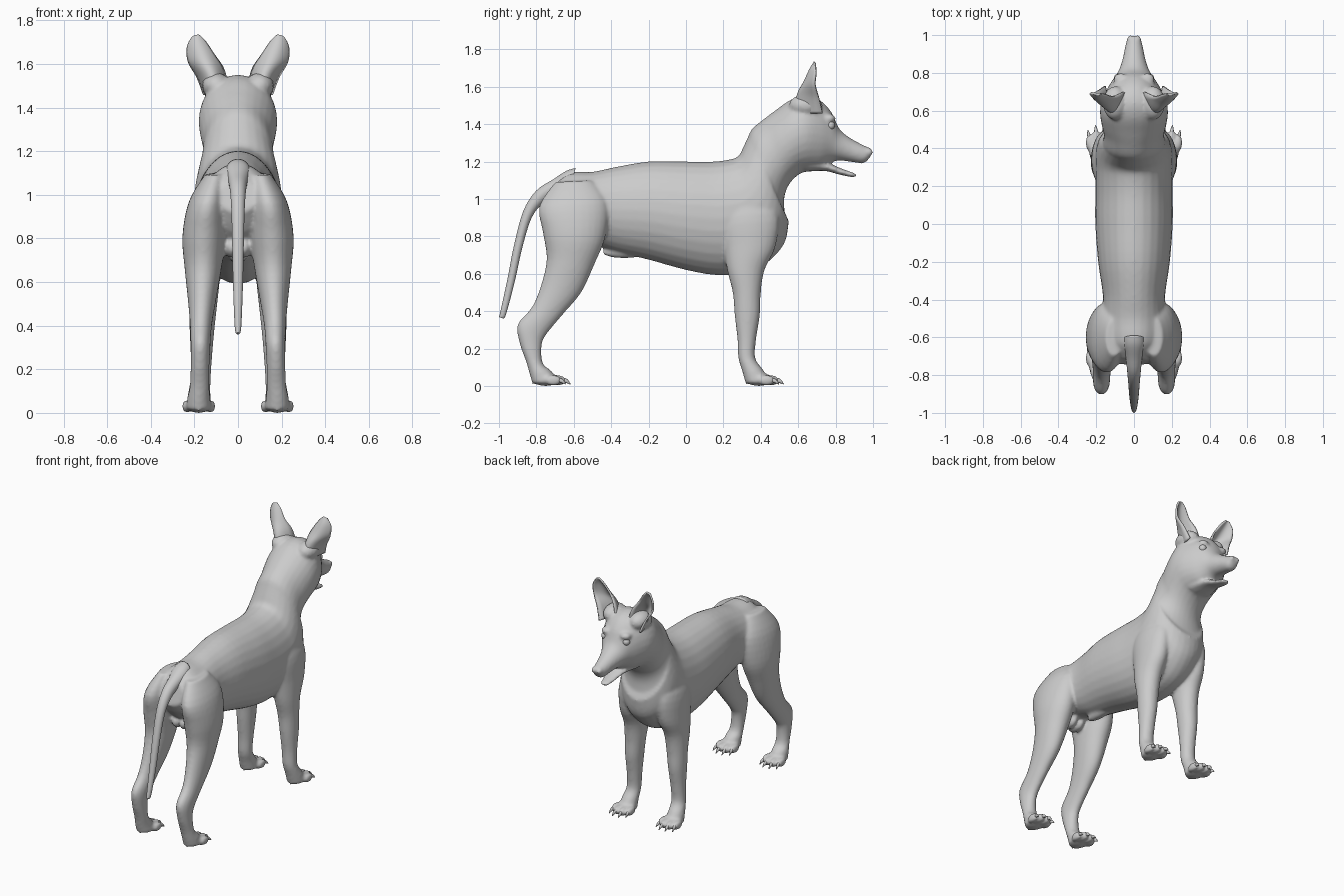
import bpy, bmesh, math
from mathutils import Vector, Matrix


def finish(bm, name):
    bmesh.ops.recalc_face_normals(bm, faces=bm.faces[:])
    for f in bm.faces:
        f.smooth = True
    me = bpy.data.meshes.new(name)
    bm.to_mesh(me)
    bm.free()
    ob = bpy.data.objects.new(name, me)
    bpy.context.collection.objects.link(ob)
    return ob


def spline(rows, steps):
    """Catmull-Rom interpolation of equally long tuples."""
    out = []
    for i in range(len(rows) - 1):
        p = [rows[max(i - 1, 0)], rows[i], rows[i + 1], rows[min(i + 2, len(rows) - 1)]]
        for s in range(steps):
            t = s / steps
            out.append([0.5 * (2 * b + (c - a) * t + (2 * a - 5 * b + 4 * c - d) * t * t
                               + (3 * b - a - 3 * c + d) * t ** 3) for a, b, c, d in zip(*p)])
    return out + [list(rows[-1])]


def loft(bm, rows, sign=1, steps=4, n=28):
    """Rows: edge A (y, z), edge B (y, z), half width, centre x."""
    prev = None
    for y0, z0, y1, z1, w, x in spline(rows, steps):
        ring = []
        for k in range(n):
            a = 2 * math.pi * k / n
            c = math.cos(a)
            ring.append(bm.verts.new((sign * (x + w * math.sin(a)),
                                      (y0 + y1) / 2 + (y0 - y1) / 2 * c,
                                      (z0 + z1) / 2 + (z0 - z1) / 2 * c)))
        if prev:
            for k in range(n):
                bm.faces.new((prev[k], prev[(k + 1) % n], ring[(k + 1) % n], ring[k]))
        else:
            bm.faces.new(ring)
        prev = ring
    bm.faces.new(prev)


def ball(bm, centre, radii, seg=20):
    m = Matrix.Translation(centre) @ Matrix.Diagonal((*radii, 1))
    bmesh.ops.create_uvsphere(bm, u_segments=seg, v_segments=seg // 2, radius=1, matrix=m)


# Torso, neck and head as one profile (dorsal edge, ventral edge, half width)
torso = [(-.71, 1.07, -.75, .92, .09, 0), (-.63, 1.14, -.66, .80, .145, 0),
         (-.50, 1.145, -.50, .76, .165, 0), (-.38, 1.17, -.37, .715, .165, 0),
         (-.20, 1.20, -.20, .675, .19, 0), (0, 1.20, 0, .62, .205, 0),
         (.15, 1.20, .17, .592, .205, 0), (.25, 1.215, .32, .605, .205, 0),
         (.285, 1.235, .43, .655, .205, 0), (.305, 1.275, .525, .76, .195, 0),
         (.335, 1.34, .55, .88, .175, 0)]
neck_head = [(.32, 1.29, .54, .83, .18, 0), (.35, 1.37, .525, .96, .165, 0),
             (.42, 1.43, .53, 1.03, .16, 0), (.48, 1.475, .56, 1.09, .17, 0),
             (.56, 1.53, .61, 1.135, .18, 0), (.64, 1.55, .66, 1.15, .172, 0),
             (.72, 1.525, .72, 1.16, .14, 0), (.78, 1.46, .77, 1.19, .105, 0),
             (.82, 1.375, .81, 1.205, .08, 0), (.88, 1.325, .87, 1.20, .06, 0),
             (.95, 1.287, .94, 1.19, .046, 0), (.985, 1.272, .965, 1.20, .035, 0),
             (1.0, 1.255, .985, 1.225, .018, 0)]
jaw = [(.64, 1.21, .64, 1.145, .09, 0), (.75, 1.195, .74, 1.15, .065, 0),
       (.83, 1.163, .82, 1.13, .045, 0), (.89, 1.142, .89, 1.116, .032, 0),
       (.91, 1.135, .91, 1.12, .015, 0)]
# Legs (rear edge, front edge, half width, centre x)
front_leg = [(.22, 1.06, .38, 1.08, .045, .11), (.18, .90, .49, .93, .075, .142),
             (.20, .75, .48, .75, .08, .148), (.22, .62, .42, .62, .073, .155),
             (.25, .50, .40, .50, .065, .16), (.26, .38, .395, .38, .057, .165),
             (.275, .25, .375, .25, .049, .168), (.28, .15, .37, .15, .047, .172),
             (.30, .08, .41, .09, .052, .178), (.32, .01, .45, .03, .058, .18)]
hind_leg = [(-.70, 1.09, -.50, 1.10, .045, .105), (-.785, .96, -.42, .98, .085, .14),
            (-.765, .82, -.43, .80, .10, .155), (-.745, .68, -.49, .65, .085, .16),
            (-.775, .54, -.56, .50, .065, .165), (-.825, .42, -.66, .38, .05, .17),
            (-.90, .33, -.75, .27, .045, .172), (-.89, .23, -.772, .21, .043, .174),
            (-.855, .13, -.765, .12, .045, .176), (-.835, .06, -.72, .08, .052, .18),
            (-.82, .01, -.70, .03, .056, .18)]

skin, claws = bmesh.new(), bmesh.new()
for rows in (torso, neck_head, jaw):
    loft(skin, rows)
for s in (1, -1):
    loft(skin, front_leg, s)
    loft(skin, hind_leg, s)
    # Brow, nostril side and ear root
    ball(skin, (s * .07, .765, 1.43), (.04, .035, .025))
    ball(skin, (s * .02, .975, 1.25), (.02, .025, .022))
    ball(skin, (s * .10, .64, 1.50), (.065, .09, .06))
    ball(skin, (s * .028, -.60, .76), (.035, .07, .05))
    # Paws: pad, four toes and claws
    for y in (.40, -.74):
        ball(skin, (s * .18, y - .01, .035), (.06, .075, .035))
        for i, dx in enumerate((-.055, -.02, .02, .055)):
            x, ty = .18 + dx, y + (.055 if i in (1, 2) else .03)
            ball(skin, (s * x, ty, .03), (.021, .045, .03))
            loft(claws, [(ty + .025, .045, ty + .025, .02, .011, x),
                         (ty + .05, .037, ty + .047, .015, .008, x + dx * .1),
                         (ty + .068, .012, ty + .066, .008, .002, x + dx * .15)], s, 3, 8)
# Belly sheath
ball(skin, (0, -.33, .715), (.035, .12, .032))

body = finish(skin, "body")
mod = body.modifiers.new("fuse", 'REMESH')
mod.mode, mod.voxel_size, mod.use_smooth_shade = 'VOXEL', .010, True
mod = body.modifiers.new("soften", 'SMOOTH')
mod.factor, mod.iterations = .5, 6
finish(claws, "claws")

# Tail
bm = bmesh.new()
loft(bm, [(-.59, 1.165, -.62, 1.06, .055, 0), (-.64, 1.15, -.65, 1.05, .055, 0),
          (-.71, 1.105, -.68, 1.03, .045, 0), (-.80, 1.045, -.76, .98, .036, 0),
          (-.87, .935, -.825, .90, .03, 0), (-.92, .75, -.875, .74, .026, 0),
          (-.955, .57, -.915, .56, .022, 0), (-.992, .40, -.96, .39, .015, 0),
          (-1.0, .368, -.975, .36, .008, 0)])
finish(bm, "tail")

# Ears: cupped sheets (inner rim, back, outer rim), mirrored
rows = spline([(.05, .70, 1.51, .10, .58, 1.47, .155, .73, 1.46),
               (.07, .69, 1.58, .13, .60, 1.56, .185, .71, 1.54),
               (.11, .675, 1.64, .165, .635, 1.625, .225, .69, 1.61),
               (.15, .685, 1.70, .19, .665, 1.69, .23, .695, 1.675),
               (.18, .69, 1.73, .192, .688, 1.73, .208, .69, 1.725)], 5)
bm = bmesh.new()
prev = None
for r in rows:
    a, m, b = Vector(r[0:3]), Vector(r[3:6]), Vector(r[6:9])
    c = 2 * m - (a + b) / 2
    line = [bm.verts.new(a * (1 - t) ** 2 + c * 2 * t * (1 - t) + b * t * t)
            for t in (i / 12 for i in range(13))]
    if prev:
        for k in range(12):
            bm.faces.new((prev[k], prev[k + 1], line[k + 1], line[k]))
    prev = line
ears = finish(bm, "ears")
mod = ears.modifiers.new("thickness", 'SOLIDIFY')
mod.thickness, mod.offset = .012, 0
ears.modifiers.new("mirror", 'MIRROR')

# Eyes
bm = bmesh.new()
for s in (1, -1):
    ball(bm, (s * .082, .772, 1.393), (.024, .024, .024))
finish(bm, "eyes")
